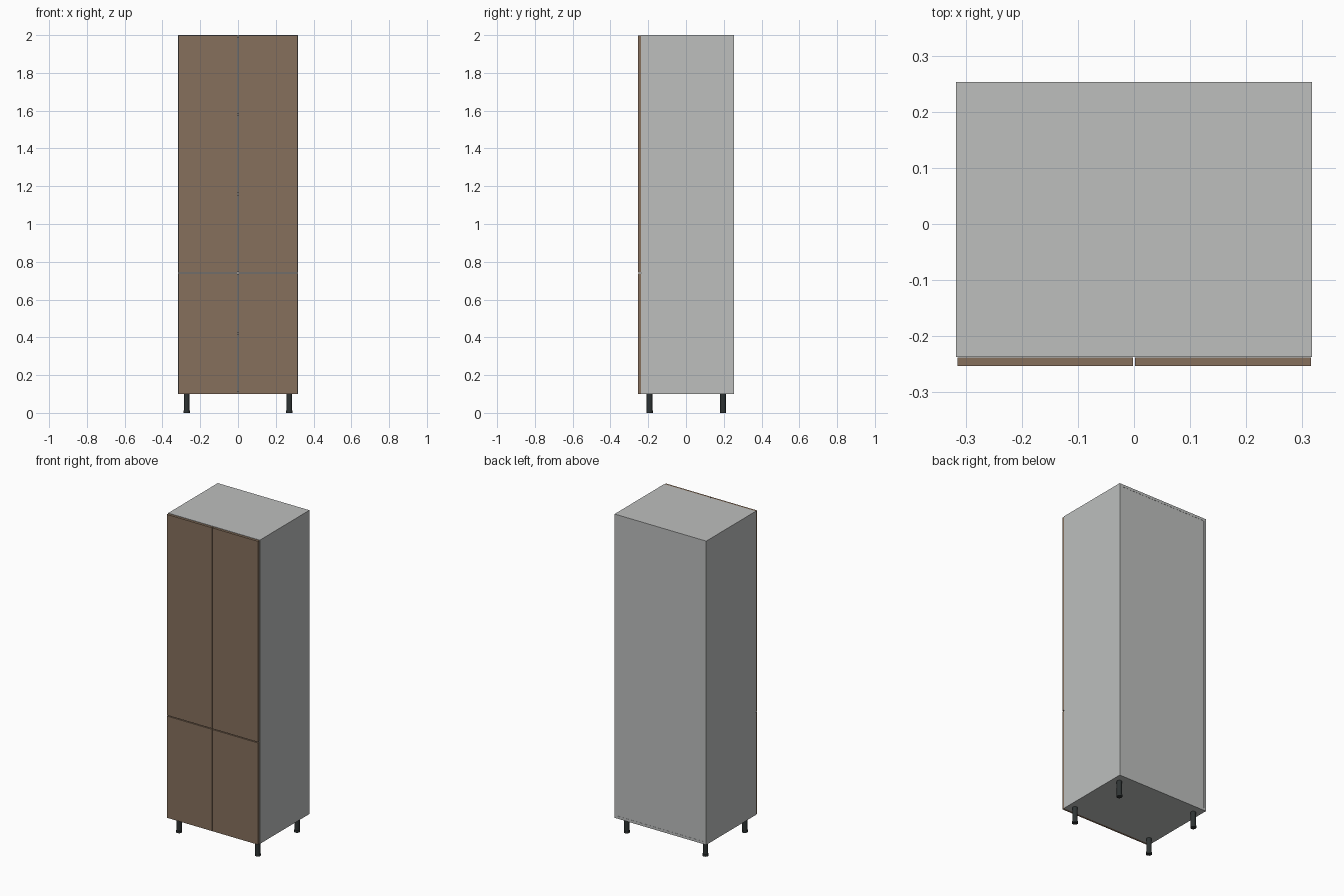
import bpy, bmesh, math

if "Cube" in bpy.data.objects:
    bpy.data.objects.remove(bpy.data.objects["Cube"])


def material(name, col):
    m = bpy.data.materials.new(name)
    m.diffuse_color = (*col, 1)
    m.use_nodes = True
    m.node_tree.nodes["Principled BSDF"].inputs["Base Color"].default_value = m.diffuse_color
    return m


GREY = material("grey_board", (0.51, 0.522, 0.515))
BROWN = material("brown_wood", (0.24, 0.163, 0.108))
BLACK = material("dark_plastic", (0.028, 0.034, 0.034))


def finish(bm, name, mat):
    me = bpy.data.meshes.new(name)
    bm.to_mesh(me)
    bm.free()
    me.materials.append(mat)
    ob = bpy.data.objects.new(name, me)
    bpy.context.collection.objects.link(ob)
    return ob


def box(name, x, y, z, mat):
    """Box from (min, max) ranges."""
    bm = bmesh.new()
    bmesh.ops.create_cube(bm, size=1)
    for v in bm.verts:
        v.co = [r[0] if c < 0 else r[1] for c, r in zip(v.co, (x, y, z))]
    return finish(bm, name, mat)


W, T = 0.317, 0.016             # half width, board thickness
FRONT, BACK = -0.253, 0.253     # depth limits
BODY = FRONT + T                # front of the carcass
Z0, Z1 = 0.10, 2.0
IN = W - T

# Carcass boards
for side, s in (("left", -1), ("right", 1)):
    box(side + "_side_panel", sorted((s * IN, s * W)), (BODY, BACK), (Z0, Z1), GREY)
box("top_panel", (-IN, IN), (BODY, BACK), (Z1 - T, Z1), GREY)
box("bottom_panel", (-IN, IN), (BODY, BACK), (Z0, Z0 + T), GREY)
box("back_panel", (-IN, IN), (BACK - 0.006, BACK - 0.001), (Z0 + T, Z1 - T), GREY)

# Fixed divider behind the door gap, and inner shelves
for i, z in enumerate((0.42, 0.74, 1.16, 1.58)):
    y = BODY if i == 1 else BODY + 0.02
    box("divider" if i == 1 else f"shelf_{i}", (-IN, IN), (y, BACK - 0.006),
        (z - T / 2, z + T / 2), GREY)

# Four doors with narrow gaps
for side, s in (("left", -1), ("right", 1)):
    for level, z in (("lower", (Z0 + 0.001, 0.737)), ("upper", (0.742, Z1 - 0.002))):
        box(f"{level}_{side}_door", sorted((s * 0.002, s * 0.315)),
            (FRONT, BODY - 0.0005), z, BROWN)

# Round legs with a slightly wider foot
for sx, side in ((-1, "left"), (1, "right")):
    for y, end in ((-0.193, "front"), (0.196, "back")):
        bm = bmesh.new()
        for r, z0, z1 in ((0.015, 0.012, Z0), (0.017, 0, 0.012)):
            ret = bmesh.ops.create_cone(bm, cap_ends=True, segments=24,
                                        radius1=r, radius2=r, depth=z1 - z0)
            bmesh.ops.translate(bm, verts=ret["verts"],
                                vec=(sx * 0.272, y, (z0 + z1) / 2))
        ob = finish(bm, f"{end}_{side}_leg", BLACK)
        bpy.context.view_layer.objects.active = ob
        ob.select_set(True)
        bpy.ops.object.shade_smooth_by_angle(angle=math.radians(40))
        ob.select_set(False)
